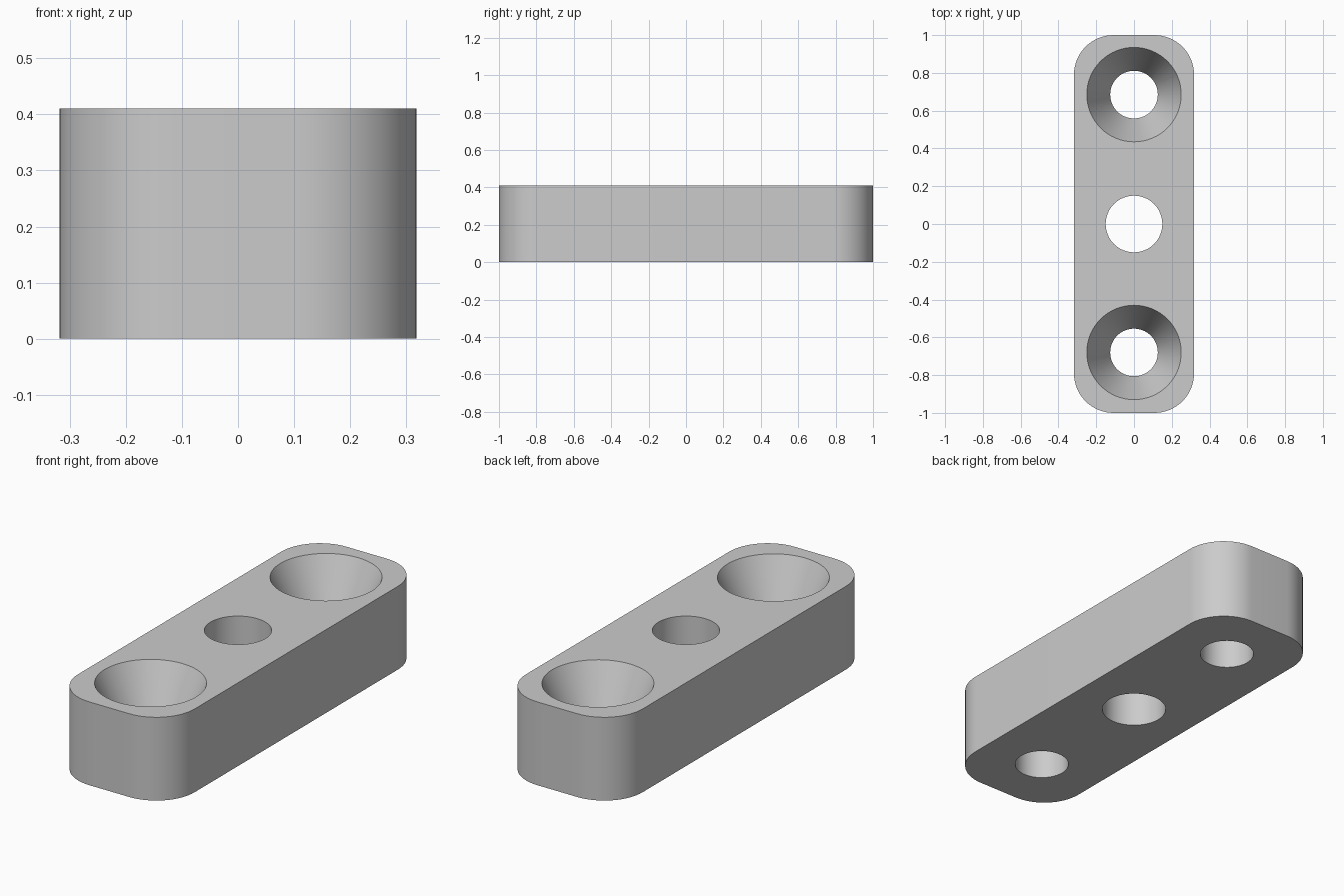
import bpy
import bmesh
import math

cube = bpy.data.objects.get("Cube")
if cube:
    bpy.data.objects.remove(cube, do_unlink=True)

HALF_W, HALF_L, HEIGHT, CORNER = 0.318, 1.0, 0.41, 0.21
SINK_DEPTH = 0.27
SEGMENTS = 64

grey = bpy.data.materials.new("plain grey")
grey.use_nodes = True
colour = (0.6, 0.6, 0.6, 1)
grey.diffuse_color = colour
grey.node_tree.nodes["Principled BSDF"].inputs["Base Color"].default_value = colour


def make_object(name, bm):
    bmesh.ops.recalc_face_normals(bm, faces=bm.faces)
    mesh = bpy.data.meshes.new(name)
    bm.to_mesh(mesh)
    bm.free()
    mesh.materials.append(grey)
    obj = bpy.data.objects.new(name, mesh)
    bpy.context.collection.objects.link(obj)
    return obj


def turned_cutter(name, y, profile):
    """Solid of revolution about z from (radius, height) pairs."""
    bm = bmesh.new()
    rings = []
    for r, z in profile:
        angles = [math.tau * i / SEGMENTS for i in range(SEGMENTS)]
        rings.append([bm.verts.new((r * math.cos(a), y + r * math.sin(a), z)) for a in angles])
    for low, high in zip(rings, rings[1:]):
        for i in range(SEGMENTS):
            j = (i + 1) % SEGMENTS
            bm.faces.new((low[i], low[j], high[j], high[i]))
    bm.faces.new(rings[0])
    bm.faces.new(rings[-1])
    obj = make_object(name, bm)
    obj.hide_render = True
    return obj


# Bar with rounded vertical corners
bm = bmesh.new()
outline = []
for k, (sx, sy) in enumerate([(1, 1), (-1, 1), (-1, -1), (1, -1)]):
    for i in range(17):
        a = math.pi / 2 * (k + i / 16)
        outline.append(bm.verts.new((sx * (HALF_W - CORNER) + CORNER * math.cos(a),
                                     sy * (HALF_L - CORNER) + CORNER * math.sin(a), 0)))
base = bm.faces.new(outline)
top = bmesh.ops.extrude_face_region(bm, geom=[base], use_keep_orig=True)
bmesh.ops.translate(bm, vec=(0, 0, HEIGHT),
                    verts=[v for v in top["geom"] if isinstance(v, bmesh.types.BMVert)])
bar = make_object("mounting_bar", bm)

# Centre hole and the two countersunk holes
straight = [(0.15, -0.1), (0.15, HEIGHT + 0.1)]
sunk = [(0.126, -0.1), (0.126, HEIGHT - SINK_DEPTH), (0.25, HEIGHT), (0.25, HEIGHT + 0.1)]
cutters = [
    turned_cutter("centre_hole_cutter", 0, straight),
    turned_cutter("back_hole_cutter", 0.685, sunk),
    turned_cutter("front_hole_cutter", -0.68, sunk),
]

bpy.ops.object.select_all(action="DESELECT")
bar.select_set(True)
bpy.context.view_layer.objects.active = bar
for cutter in cutters:
    mod = bar.modifiers.new(cutter.name, "BOOLEAN")
    mod.operation = "DIFFERENCE"
    mod.solver = "EXACT"
    mod.object = cutter
    bpy.ops.object.modifier_apply(modifier=mod.name)
    bpy.data.objects.remove(cutter, do_unlink=True)

bpy.ops.object.shade_smooth_by_angle(angle=math.radians(20))
